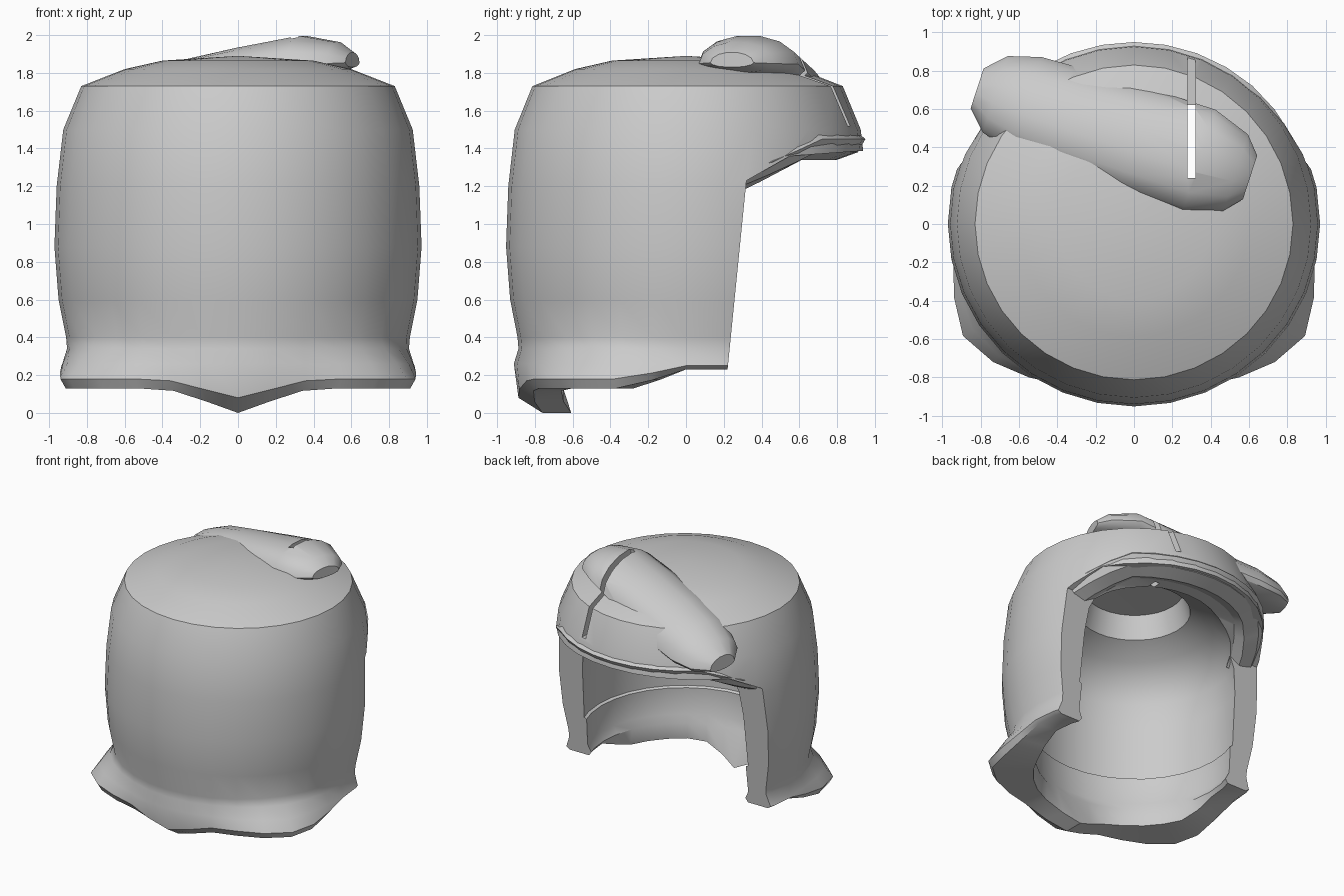
import bpy, bmesh
from math import sin, cos, pi, radians, degrees
from mathutils import Vector

if "Cube" in bpy.data.objects:
    bpy.data.objects.remove(bpy.data.objects["Cube"], do_unlink=True)

grey = bpy.data.materials.new("plain grey")
grey.use_nodes = True
grey.diffuse_color = (0.6, 0.6, 0.6, 1)
grey.node_tree.nodes["Principled BSDF"].inputs["Base Color"].default_value = (0.6, 0.6, 0.6, 1)


def finish(bm, name):
    bmesh.ops.remove_doubles(bm, verts=bm.verts, dist=1e-4)
    bmesh.ops.recalc_face_normals(bm, faces=bm.faces)
    mesh = bpy.data.meshes.new(name)
    bm.to_mesh(mesh)
    bm.free()
    mesh.materials.append(grey)
    obj = bpy.data.objects.new(name, mesh)
    bpy.context.collection.objects.link(obj)
    return obj


def loft(rings, name, ring_closed, path_closed, caps=False):
    """Join rows of points with quads."""
    bm = bmesh.new()
    rows = [[bm.verts.new(p) for p in ring] for ring in rings]
    n = len(rows[0])
    for i in range(len(rows) if path_closed else len(rows) - 1):
        a, b = rows[i], rows[(i + 1) % len(rows)]
        for j in range(n if ring_closed else n - 1):
            k = (j + 1) % n
            bm.faces.new((a[j], a[k], b[k], b[j]))
    if caps:
        bm.faces.new(rows[0])
        bm.faces.new(rows[-1])
    return finish(bm, name)


def polar(r, a, z):
    """Point at angle a from the front; the front half is slightly shallower."""
    depth = 0.98 if cos(a) > 0 else 1
    return Vector((r * sin(a), -r * cos(a) * depth, z))


def prism(profile, x0, x1, name):
    """Extrude a y-z outline along x."""
    return loft([[(x, y, z) for y, z in profile] for x in (x0, x1)], name, True, False, True)


def box(x0, x1, y0, y1, z0, z1):
    return prism([(y0, z0), (y1, z0), (y1, z1), (y0, z1)], x0, x1, "slit_cutter")


def cut(obj, cutter):
    mod = obj.modifiers.new("cut", "BOOLEAN")
    mod.object, mod.operation, mod.solver = cutter, "DIFFERENCE", "EXACT"
    bpy.context.view_layer.objects.active = obj
    bpy.ops.object.modifier_apply(modifier=mod.name)


# Hollow body: outer wall, wavy skirt, inner wall and recessed ceiling
def body_profile(a):
    d = abs((degrees(a) + 180) % 360 - 180)
    dip = max(0, 1 - d / 25)
    flare = 0.15 * max(0, 1 - abs(d - 54) / 30)
    rise = min(1, max(0, (d - 70) / 20))
    bottom = 0.13 - 0.13 * dip + 0.1 * rise
    return [(0, 1.89), (0.4, 1.865), (0.6, 1.82), (0.83, 1.73), (0.925, 1.5),
            (0.96, 1.2), (0.972, 0.88), (0.95, 0.6), (0.91, 0.4), (0.905 + flare * 0.2, 0.34),
            (0.93 + flare * 0.6, 0.26), (0.935 + flare - 0.03 * dip, 0.18 - 0.1 * dip + 0.07 * rise),
            (0.905 + flare - 0.13 * dip, bottom), (0.74 - 0.12 * dip, bottom),
            (0.72, 0.26), (0.75, 0.32), (0.75, 0.53), (0.77, 0.54), (0.77, 0.95),
            (0.755, 1.15), (0.7, 1.29), (0.58, 1.41), (0.41, 1.5), (0.36, 1.68), (0, 1.69)]


SEG = 32
angles = [2 * pi * i / SEG for i in range(SEG)]
body = loft([[polar(r, a, z) for r, z in body_profile(a)] for a in angles], "body_shell", False, True)

# Back opening
opening = prism([(0.2, -0.3), (0.22, 0.23), (0.32, 1.23), (0.55, 1.36), (1.4, 1.42), (1.4, -0.3)],
                -1.5, 1.5, "opening_cutter")
cut(body, opening)

# Flared brim over the opening
brim_rings = []
for i in range(15):
    a = radians(109 + 142 * i / 14)
    t = min(1, (1 - abs(i - 7) / 7) * 2.4)
    z = 1.27 + 0.18 * t
    out = 0.94 + 0.01 * t
    brim_rings.append([polar(r, a, h) for r, h in (
        (0.84, z + 0.05), (0.89, z + 0.05), (out, z), (out - 0.04, z - 0.07),
        (0.8, z - 0.11), (0.72, z - 0.08), (0.74, z + 0.02))])
brim = loft(brim_rings, "opening_brim", True, False, True)

# Soft roll lying across the crown and down over the shoulder
along, across = Vector((-0.95, 0.31, 0)), Vector((0.31, 0.95, 0))
stations = [(-0.28, 0.12, 1.91, 1.83, 0), (-0.2, 0.21, 1.965, 1.8, 0), (0, 0.28, 2.0, 1.78, 0),
            (0.35, 0.28, 1.93, 1.7, 0.1), (0.7, 0.27, 1.85, 1.58, 0.2),
            (0.95, 0.26, 1.78, 1.52, 0.15), (1.12, 0.21, 1.7, 1.5, 0.12), (1.22, 0.11, 1.62, 1.51, 0.1)]
roll_rings = []
for s, w, top, low, tilt in stations:
    mid = Vector((0.34, 0.33, 0)) + along * s
    ring = []
    for j in range(14):
        c, h = cos(2 * pi * j / 14), sin(2 * pi * j / 14)
        z = low + (top - low) * (0.3 + 0.7 * h if h >= 0 else 0.3 + 0.3 * h) - tilt * w * c
        ring.append(mid + across * (w * c) + Vector((0, 0, z)))
    roll_rings.append(ring)
roll = loft(roll_rings, "crown_roll", True, False, True)

# Narrow slit through the roll and crown
slits = [box(0.28, 0.32, 0.24, 0.62, 1.2, 2.2), box(0.28, 0.32, 0.6, 1.1, 1.52, 2.2)]
for slit in slits:
    for part in (body, roll):
        cut(part, slit)
for helper in slits + [opening]:
    bpy.data.objects.remove(helper, do_unlink=True)

# Smooth shading with crisp edges
bpy.ops.object.select_all(action="DESELECT")
for part in (body, brim, roll):
    part.select_set(True)
bpy.context.view_layer.objects.active = body
bpy.ops.object.shade_smooth_by_angle(angle=radians(36))
